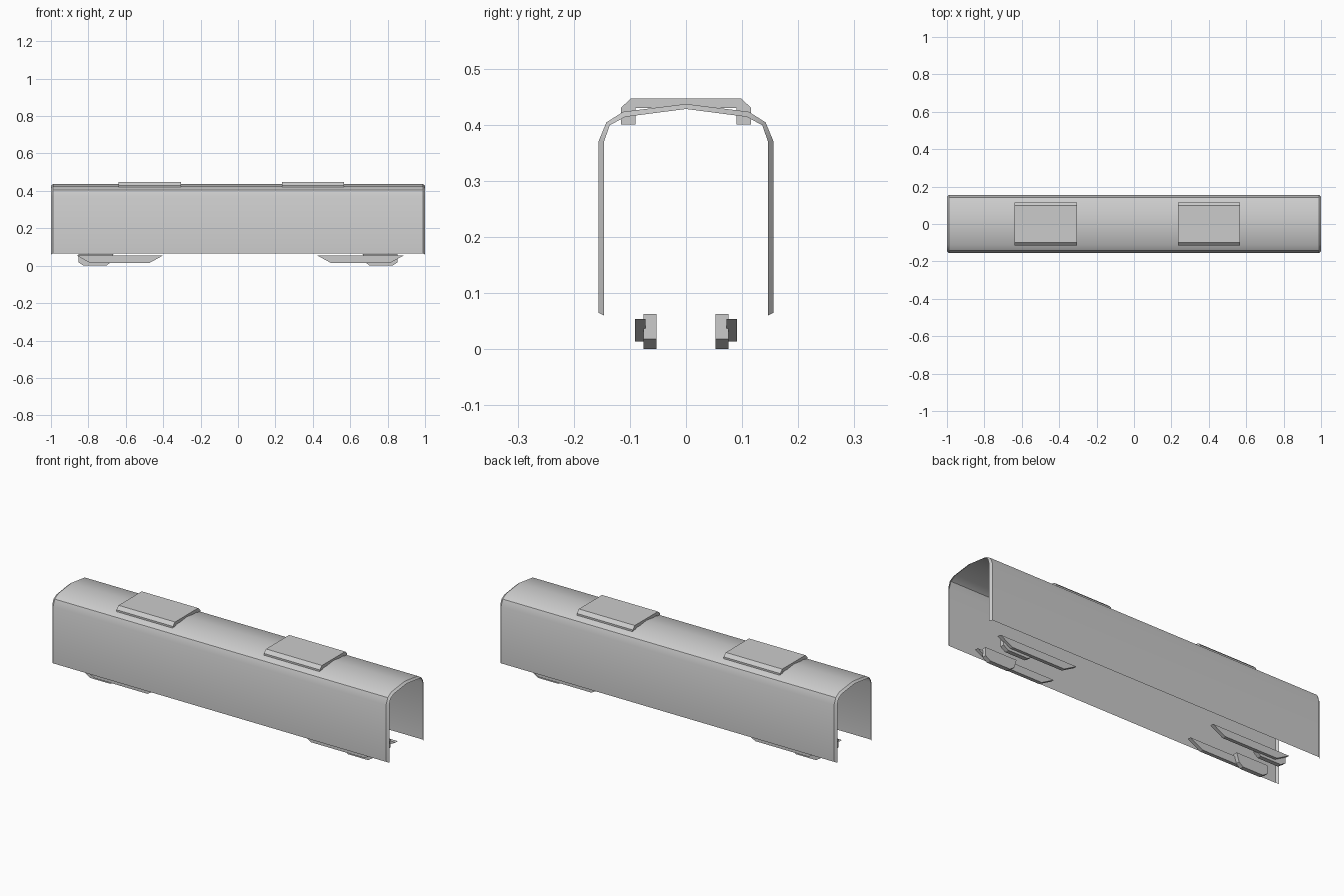
import bpy, bmesh

if "Cube" in bpy.data.objects:
    bpy.data.objects.remove(bpy.data.objects["Cube"])


def make(name, verts, faces):
    me = bpy.data.meshes.new(name)
    me.from_pydata(verts, [], faces)
    bm = bmesh.new()
    bm.from_mesh(me)
    bmesh.ops.recalc_face_normals(bm, faces=bm.faces)
    bm.to_mesh(me)
    bm.free()
    ob = bpy.data.objects.new(name, me)
    bpy.context.collection.objects.link(ob)
    return ob


def prism(name, outline, lo, hi, place):
    """Closed solid from a 2D outline; place(a, b, depth) gives the 3D point."""
    n = len(outline)
    verts = [place(a, b, d) for d in (lo, hi) for a, b in outline]
    faces = [tuple(range(n)), tuple(range(n, 2 * n))]
    faces += [(i, (i + 1) % n, n + (i + 1) % n, n + i) for i in range(n)]
    return make(name, verts, faces)


def along_x(a, b, d):
    return (d, a, b)


def along_y(a, b, d):
    return (a, d, b)


def mirrored(half):
    """Half section (y >= 0, ending on the centre line) to full section."""
    return half + [(-y, z) for y, z in reversed(half[:-1])]


# Carriage shell: thin open-bottomed skin with a tapered lip at both ends
outer = mirrored([(0.156, 0.065), (0.156, 0.37), (0.142, 0.404),
                  (0.112, 0.423), (0, 0.437)])
inner = mirrored([(0.146, 0.060), (0.146, 0.37), (0.136, 0.399),
                  (0.108, 0.414), (0, 0.428)])
rings = [(-1.0, inner), (-0.988, outer), (0.988, outer), (1.0, inner)]
n = len(outer)
verts = [(x, y, z) for x, ring in rings for y, z in ring]
faces = [(r * n + i, r * n + i + 1, (r + 1) * n + i + 1, (r + 1) * n + i)
         for r in range(3) for i in range(n - 1)]
shell = make("carriage_shell", verts, faces)
bpy.context.view_layer.objects.active = shell
shell.select_set(True)
bpy.ops.object.shade_smooth_by_angle(angle=0.6)

# Roof units straddling the ridge, with short legs poking through the roof
unit = [(-0.116, 0.40), (-0.116, 0.43), (-0.098, 0.447), (0.098, 0.447),
        (0.116, 0.43), (0.116, 0.40), (0.09, 0.40), (0.09, 0.43),
        (-0.09, 0.43), (-0.09, 0.40)]
for i, (x0, x1) in enumerate([(-0.64, -0.305), (0.235, 0.567)]):
    prism(f"roof_unit_{i + 1}", unit, x0, x1, along_x)

# Bogie side frames and hanging boxes, on both sides at both ends
frame = [(-0.23, 0.054), (-0.157, 0.014), (0.157, 0.014), (0.23, 0.054)]
box = [(0.853, 0.063), (0.853, 0.018), (0.825, 0), (0.705, 0),
       (0.68, 0.018), (0.666, 0.063)]
for end, centre in (("rear", -0.632), ("front", 0.655)):
    sx = 1 if centre > 0 else -1
    for side, sy in (("left", 1), ("right", -1)):
        prism(f"bogie_frame_{end}_{side}", [(x + centre, z) for x, z in frame],
              sy * 0.072, sy * 0.091, along_y)
        prism(f"bogie_box_{end}_{side}", [(sx * x, z) for x, z in box],
              sy * 0.053, sy * 0.076, along_y)
